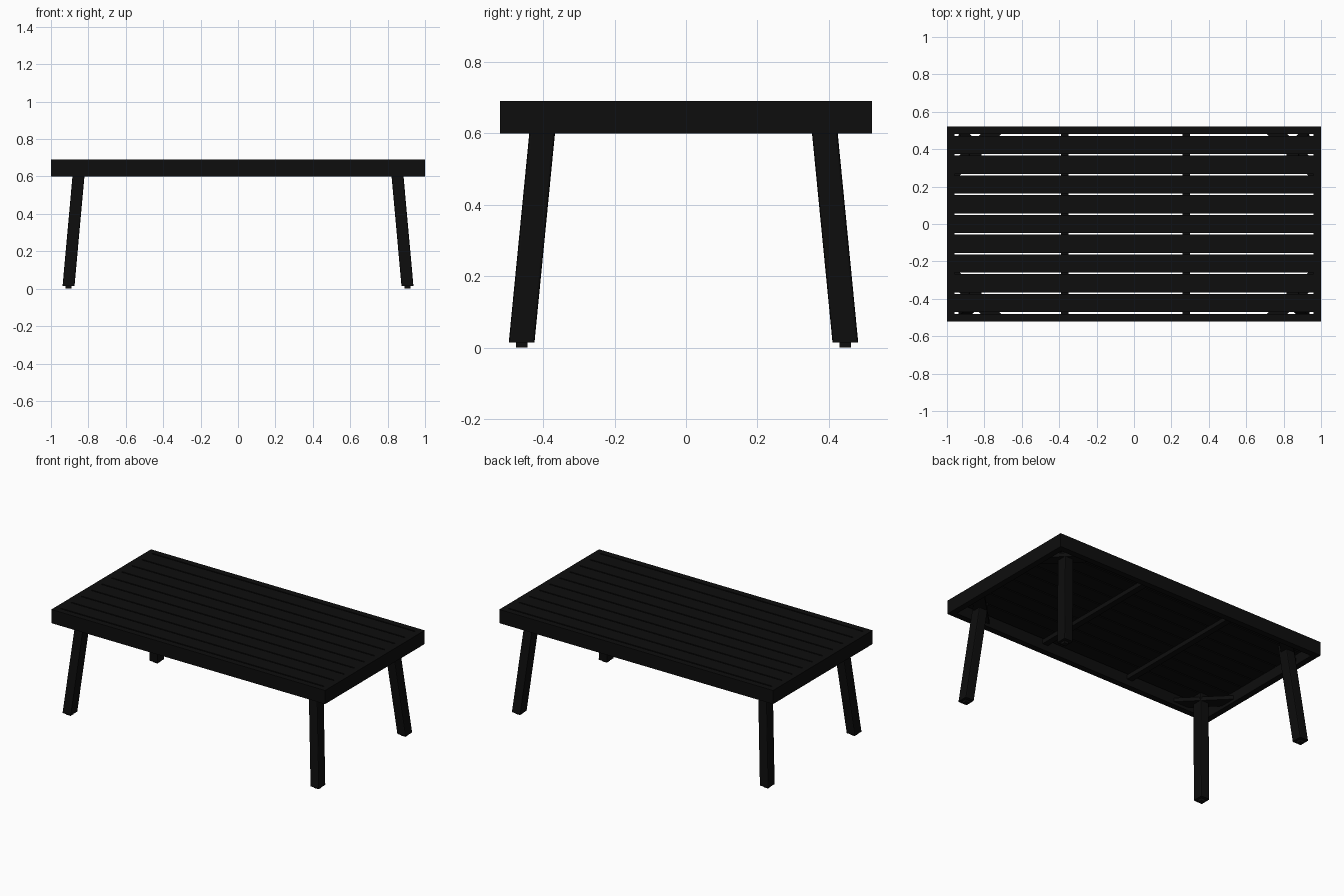
import bpy, bmesh
from mathutils import Vector

cube = bpy.data.objects.get("Cube")
if cube:
    bpy.data.objects.remove(cube, do_unlink=True)

black = bpy.data.materials.new("black_metal")
black.use_nodes = True
COLOUR = (0.004, 0.004, 0.004, 1)
black.diffuse_color = COLOUR
black.node_tree.nodes["Principled BSDF"].inputs["Base Color"].default_value = COLOUR

LENGTH, WIDTH = 1.0, 0.52        # half sizes of the top
IN_X, IN_Y = 0.96, 0.48          # half sizes of the frame opening
TOP, UNDER, SLAT_UNDER = 0.69, 0.60, 0.668


def prism(name, lower, upper, bevel=0):
    """Solid between two matching rings of points, lower and upper."""
    bm = bmesh.new()
    low = [bm.verts.new(p) for p in lower]
    up = [bm.verts.new(p) for p in upper]
    bm.faces.new(low[::-1])
    bm.faces.new(up)
    sides = []
    for i in range(len(low)):
        j = (i + 1) % len(low)
        bm.faces.new((low[i], low[j], up[j], up[i]))
        sides.append(bm.edges.get((low[i], up[i])))
    if bevel:
        bmesh.ops.bevel(bm, geom=sides, offset=bevel, segments=2,
                        profile=0.5, affect='EDGES')
    bmesh.ops.recalc_face_normals(bm, faces=bm.faces)
    mesh = bpy.data.meshes.new(name)
    bm.to_mesh(mesh)
    bm.free()
    mesh.materials.append(black)
    obj = bpy.data.objects.new(name, mesh)
    bpy.context.collection.objects.link(obj)
    return obj


def plate(name, outline, z0, z1):
    return prism(name, [(x, y, z0) for x, y in outline],
                 [(x, y, z1) for x, y in outline])


def rect(cx, cy, hx, hy):
    return [(cx - hx, cy - hy), (cx + hx, cy - hy),
            (cx + hx, cy + hy), (cx - hx, cy + hy)]


def ring(centre, hx, hy):
    return [(x, y, centre.z) for x, y in rect(centre.x, centre.y, hx, hy)]


# Mitred outer frame
for s, side in ((-1, "front"), (1, "back")):
    plate(side + "_rail", [(-LENGTH, s * WIDTH), (LENGTH, s * WIDTH),
                           (IN_X, s * IN_Y), (-IN_X, s * IN_Y)], UNDER, TOP)
for s, side in ((-1, "right"), (1, "left")):
    plate(side + "_rail", [(s * LENGTH, -WIDTH), (s * LENGTH, WIDTH),
                           (s * IN_X, IN_Y), (s * IN_X, -IN_Y)], UNDER, TOP)

# Nine slats with narrow gaps
PITCH, GAP = 0.1057, 0.008
for i in range(9):
    plate(f"slat_{i + 1}", rect(0, (i - 4) * PITCH, IN_X, (PITCH - GAP) / 2),
          SLAT_UNDER, TOP)

# Cross bars under the slats
for x, side in ((-0.37, "right"), (0.28, "left")):
    plate(side + "_cross_bar", rect(x, 0, 0.02, IN_Y), 0.64, SLAT_UNDER)

# Splayed legs, feet and diagonal corner braces
INNER, OUTER = 1.19, 1.30
for sx, side in ((-1, "right"), (1, "left")):
    for sy, end in ((-1, "front"), (1, "back")):
        label = f"{end}_{side}"
        base = Vector((sx * 0.906, sy * 0.453 - 0.007, 0.015))
        head = Vector((sx * 0.847, sy * 0.389 - 0.007, SLAT_UNDER))
        prism(label + "_leg", ring(base, 0.032, 0.036),
              ring(head, 0.032, 0.036), bevel=0.007)
        plate(label + "_foot", rect(base.x, base.y, 0.016, 0.016), 0, 0.016)
        plate(label + "_brace",
              [(sx * IN_X, sy * (INNER - IN_X)), (sx * IN_X, sy * (OUTER - IN_X)),
               (sx * (OUTER - IN_Y), sy * IN_Y), (sx * (INNER - IN_Y), sy * IN_Y)],
              0.62, 0.645)
